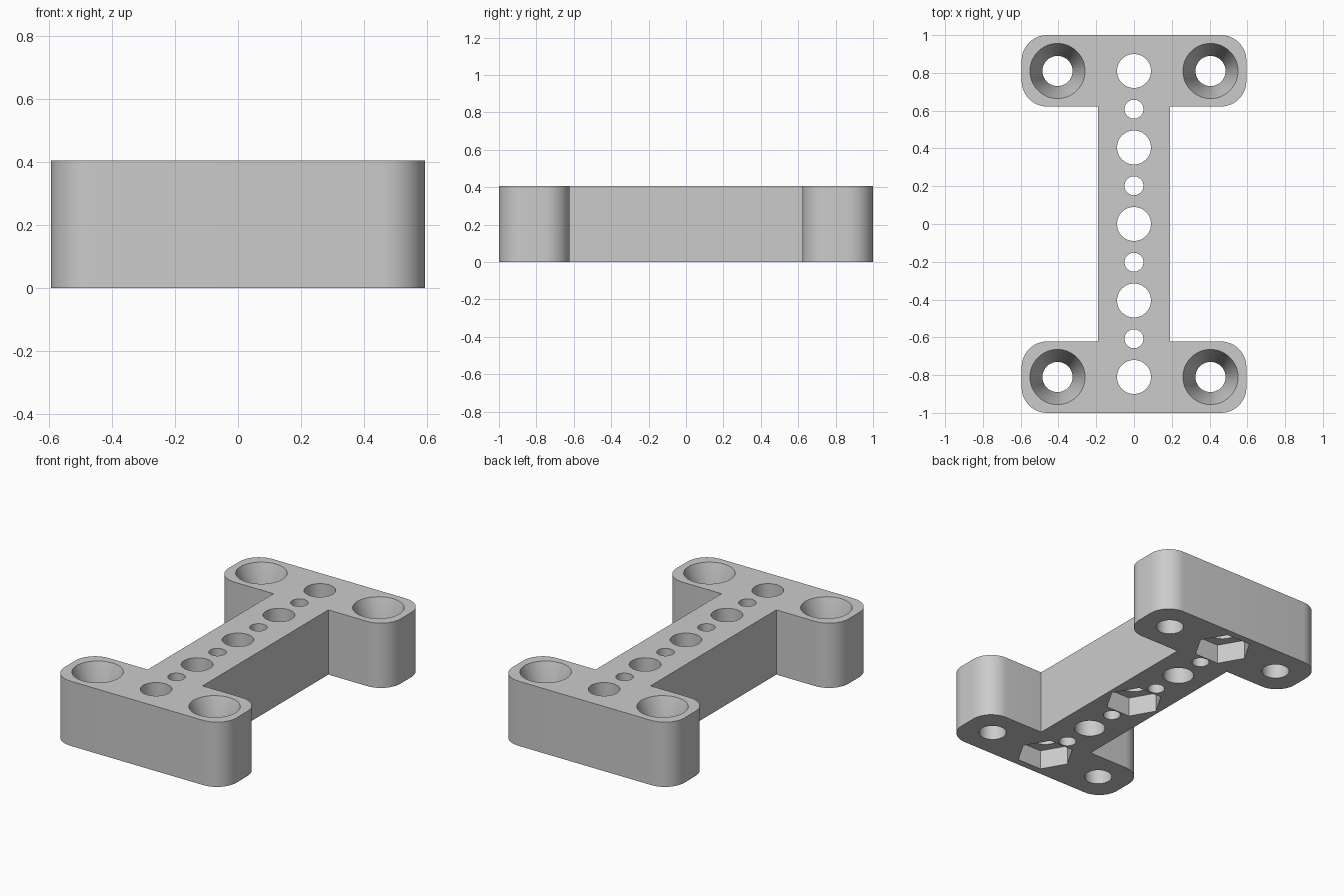
import bpy, bmesh
from math import cos, sin, pi, radians

cube = bpy.data.objects.get("Cube")
if cube:
    bpy.data.objects.remove(cube, do_unlink=True)

HEIGHT = 0.405
PITCH = 0.405            # spacing of the large holes
HALF_X, HALF_Y = 0.595, 1.0
WEB_X, FLANGE_Y = 0.19, 0.622
CORNER = 0.135

grey = bpy.data.materials.new("plain grey")
grey.use_nodes = True
colour = (0.6, 0.6, 0.6, 1)
grey.diffuse_color = colour
grey.node_tree.nodes["Principled BSDF"].inputs["Base Color"].default_value = colour


def make_object(name, bm):
    bmesh.ops.recalc_face_normals(bm, faces=bm.faces)
    mesh = bpy.data.meshes.new(name)
    bm.to_mesh(mesh)
    bm.free()
    mesh.materials.append(grey)
    obj = bpy.data.objects.new(name, mesh)
    bpy.context.collection.objects.link(obj)
    return obj


def lathe(name, x, y, profile, sides=48):
    """Closed solid of revolution from (radius, z) pairs."""
    bm = bmesh.new()
    rings = [[bm.verts.new((x + r * cos(2 * pi * i / sides),
                            y + r * sin(2 * pi * i / sides), z))
              for i in range(sides)] for r, z in profile]
    for low, high in zip(rings, rings[1:]):
        for i in range(sides):
            j = (i + 1) % sides
            bm.faces.new((low[i], low[j], high[j], high[i]))
    bm.faces.new(rings[0])
    bm.faces.new(rings[-1])
    return make_object(name, bm)


def arc(cx, cy, start):
    steps = 12
    return [(cx + CORNER * cos(start + pi / 2 * i / steps),
             cy + CORNER * sin(start + pi / 2 * i / steps)) for i in range(steps + 1)]


# I-shaped outline: one end, then the same end turned half a circle
end = [(WEB_X, FLANGE_Y)]
end += arc(HALF_X - CORNER, FLANGE_Y + CORNER, -pi / 2)
end += arc(HALF_X - CORNER, HALF_Y - CORNER, 0)
end += arc(CORNER - HALF_X, HALF_Y - CORNER, pi / 2)
end += arc(CORNER - HALF_X, FLANGE_Y + CORNER, pi)
end += [(-WEB_X, FLANGE_Y)]
outline = end + [(-x, -y) for x, y in end]

bm = bmesh.new()
base = bm.faces.new([bm.verts.new((x, y, 0)) for x, y in outline])
top = bmesh.ops.extrude_face_region(bm, geom=[base])["geom"]
bmesh.ops.translate(bm, vec=(0, 0, HEIGHT),
                    verts=[v for v in top if isinstance(v, bmesh.types.BMVert)])
bracket = make_object("mounting_bracket", bm)

# Cutters: large and small holes along the web
LOW, HIGH = -0.05, HEIGHT + 0.05
cutters = []
for i in range(-4, 5):
    radius = 0.09 if i % 2 == 0 else 0.05
    cutters.append(lathe("web_hole", 0, i * PITCH / 2, [(radius, LOW), (radius, HIGH)]))

# Hexagonal nut pockets underneath
for y in (-2 * PITCH, 0, 2 * PITCH):
    cutters.append(lathe("nut_pocket", 0, y, [(0.168, LOW), (0.168, 0.122)], 6))

# Countersunk screw holes in the four corners
for x in (-PITCH, PITCH):
    for y in (-2 * PITCH, 2 * PITCH):
        cutters.append(lathe("screw_hole", x, y, [
            (0.08, LOW), (0.08, 0.2), (0.146, HEIGHT), (0.146, HIGH)]))

bpy.context.view_layer.objects.active = bracket
bracket.select_set(True)
for cutter in cutters:
    mod = bracket.modifiers.new("cut", 'BOOLEAN')
    mod.operation = 'DIFFERENCE'
    mod.solver = 'EXACT'
    mod.object = cutter
    bpy.ops.object.modifier_apply(modifier=mod.name)
    bpy.data.objects.remove(cutter, do_unlink=True)

bpy.ops.object.select_all(action='DESELECT')
bracket.select_set(True)
bpy.ops.object.shade_smooth_by_angle(angle=radians(30))
